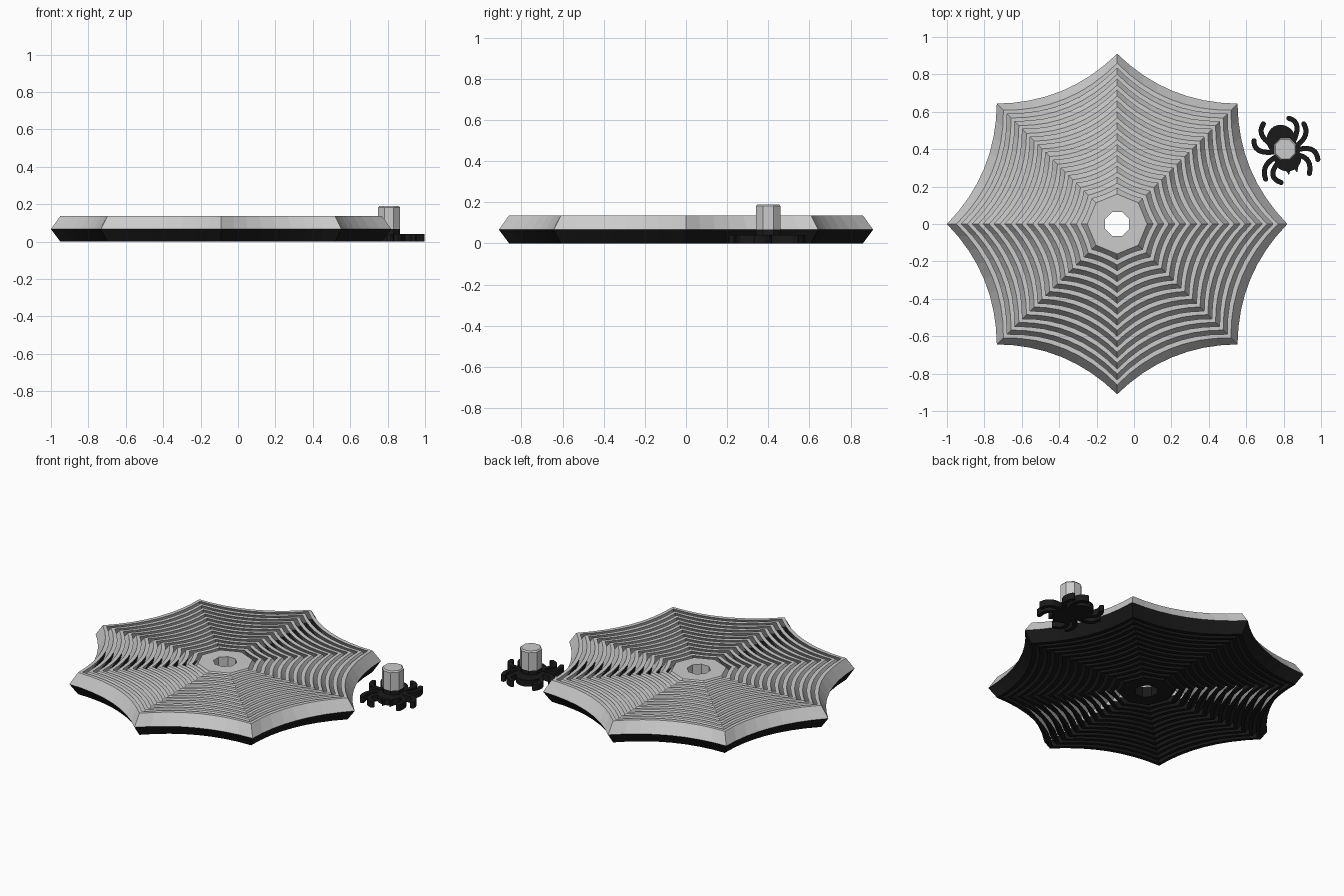
import bpy, bmesh, math
from mathutils import Vector

if "Cube" in bpy.data.objects:
    bpy.data.objects.remove(bpy.data.objects["Cube"])

CX, MID, TOP, SLOPE = -0.09, 0.067, 0.137, 0.05
black = bpy.data.materials.new("black")
black.diffuse_color = (0.01, 0.01, 0.01, 1)
black.use_nodes = True
black.node_tree.nodes["Principled BSDF"].inputs["Base Color"].default_value = black.diffuse_color


def finish(name, bm, split):
    """Turn bmesh into an object; faces below the split height are black."""
    bmesh.ops.recalc_face_normals(bm, faces=bm.faces[:])
    me = bpy.data.meshes.new(name)
    me.materials.append(None)
    me.materials.append(black)
    for f in bm.faces:
        f.material_index = int(sum(v.co.z for v in f.verts) / len(f.verts) < split)
    bm.to_mesh(me)
    bm.free()
    ob = bpy.data.objects.new(name, me)
    bpy.context.collection.objects.link(ob)
    return ob


def outline(r, sag, segs, phase=0.0):
    """Eight-pointed loop whose sides bow inwards by sag."""
    pts = []
    for k in range(8):
        a = k * math.pi / 4 + phase
        b = a + math.pi / 4
        p, q = (Vector((math.cos(t), math.sin(t))) * r for t in (a, b))
        m = Vector((math.cos((a + b) / 2), math.sin((a + b) / 2)))
        for s in range(segs):
            t = s / segs
            pts.append(p.lerp(q, t) - m * sag * 4 * t * (1 - t))
    return pts


def loft(bm, loops, closed):
    """Skin a list of (points, z); closed joins last to first, else capped."""
    rings = [[bm.verts.new((p[0], p[1], z)) for p in pts] for pts, z in loops]
    n = len(rings[0])
    pairs = list(zip(rings, rings[1:]))
    if closed:
        pairs.append((rings[-1], rings[0]))
    else:
        bm.faces.new(rings[0])
        bm.faces.new(rings[-1])
    for a, b in pairs:
        for i in range(n):
            j = (i + 1) % n
            bm.faces.new((a[i], a[j], b[j], b[i]))


def shift(pts, x, y):
    return [(p[0] + x, p[1] + y) for p in pts]


# Hub with an eight-sided through hole
bm = bmesh.new()
hub = [(0.16, 0, 0), (0.21, MID, 0), (0.16, TOP, 0),
       (0.069, TOP, math.pi / 8), (0.069, MID, math.pi / 8), (0.069, 0, math.pi / 8)]
loft(bm, [(shift(outline(r, 0, 1, ph), CX, 0), z) for r, z, ph in hub], True)
finish("web_hub", bm, MID)

# Nested captive web rings with a chevron cross-section
RINGS, WALL = 12, 0.027
for i in range(1, RINGS + 1):
    r = 0.21 + 0.70 * i / RINGS
    sag = 0.07 * i / RINGS
    prof = [(r - SLOPE, 0), (r, MID), (r - SLOPE, TOP),
            (r - SLOPE - WALL, TOP), (r - WALL, MID), (r - SLOPE - WALL, 0)]
    bm = bmesh.new()
    loft(bm, [(shift(outline(q, sag, 8), CX, 0), z) for q, z in prof], True)
    finish(f"web_ring_{i}", bm, MID)

# Spider: plug peg
PX, PY = 0.808, 0.40
bm = bmesh.new()
peg = [(0.064, 0), (0.064, MID), (0.064, 0.182), (0.057, 0.19)]
loft(bm, [(shift(outline(r, 0, 1, math.pi / 8), PX, PY), z) for r, z in peg], False)
finish("spider_peg", bm, MID)


# Spider: flat body and legs
def plate(name, pts, h=0.04):
    bm = bmesh.new()
    loft(bm, [(pts, 0), (pts, h)], False)
    finish(name, bm, 1)


def disc(name, x, y, rx, ry, rot):
    pts = []
    for k in range(32):
        a = k * math.tau / 32
        u, v = rx * math.cos(a), ry * math.sin(a)
        pts.append((x + u * math.cos(rot) - v * math.sin(rot),
                    y + u * math.sin(rot) + v * math.cos(rot)))
    plate(name, pts)


disc("spider_abdomen", 0.788, 0.445, 0.078, 0.086, 0.3)
disc("spider_head", 0.823, 0.348, 0.072, 0.066, 0.3)
plate("spider_fang_left", [(0.805, 0.30), (0.84, 0.30), (0.828, 0.262)])
plate("spider_fang_right", [(0.845, 0.31), (0.88, 0.315), (0.872, 0.275)])

W = 0.0135


def leg(name, tip, knee, root):
    a, c = Vector(tip), Vector(root)
    b = Vector(knee) * 2 - (a + c) / 2
    left, right = [], []
    for s in range(11):
        t = s / 10
        p = a * (1 - t) ** 2 + b * 2 * t * (1 - t) + c * t * t
        d = ((b - a) * (1 - t) + (c - b) * t).normalized()
        n = Vector((-d.y, d.x)) * W
        left.append(p + n)
        right.append(p - n)
    d = (b - a).normalized()
    n = Vector((-d.y, d.x))
    cap = [a - n * W * math.cos(k * math.pi / 6) - d * W * math.sin(k * math.pi / 6)
           for k in range(1, 6)]
    plate(name, left + right[::-1] + cap)


legs = [
    ((0.828, 0.565), (0.872, 0.515), (0.835, 0.41)),
    ((0.908, 0.535), (0.912, 0.465), (0.84, 0.40)),
    ((0.983, 0.345), (0.945, 0.40), (0.85, 0.39)),
    ((0.938, 0.27), (0.925, 0.345), (0.85, 0.37)),
    ((0.692, 0.535), (0.690, 0.465), (0.78, 0.40)),
    ((0.642, 0.445), (0.675, 0.39), (0.78, 0.39)),
    ((0.704, 0.24), (0.708, 0.315), (0.785, 0.37)),
    ((0.786, 0.222), (0.742, 0.27), (0.79, 0.35)),
]
for i, pts in enumerate(legs):
    leg(f"spider_leg_{i + 1}", *pts)
